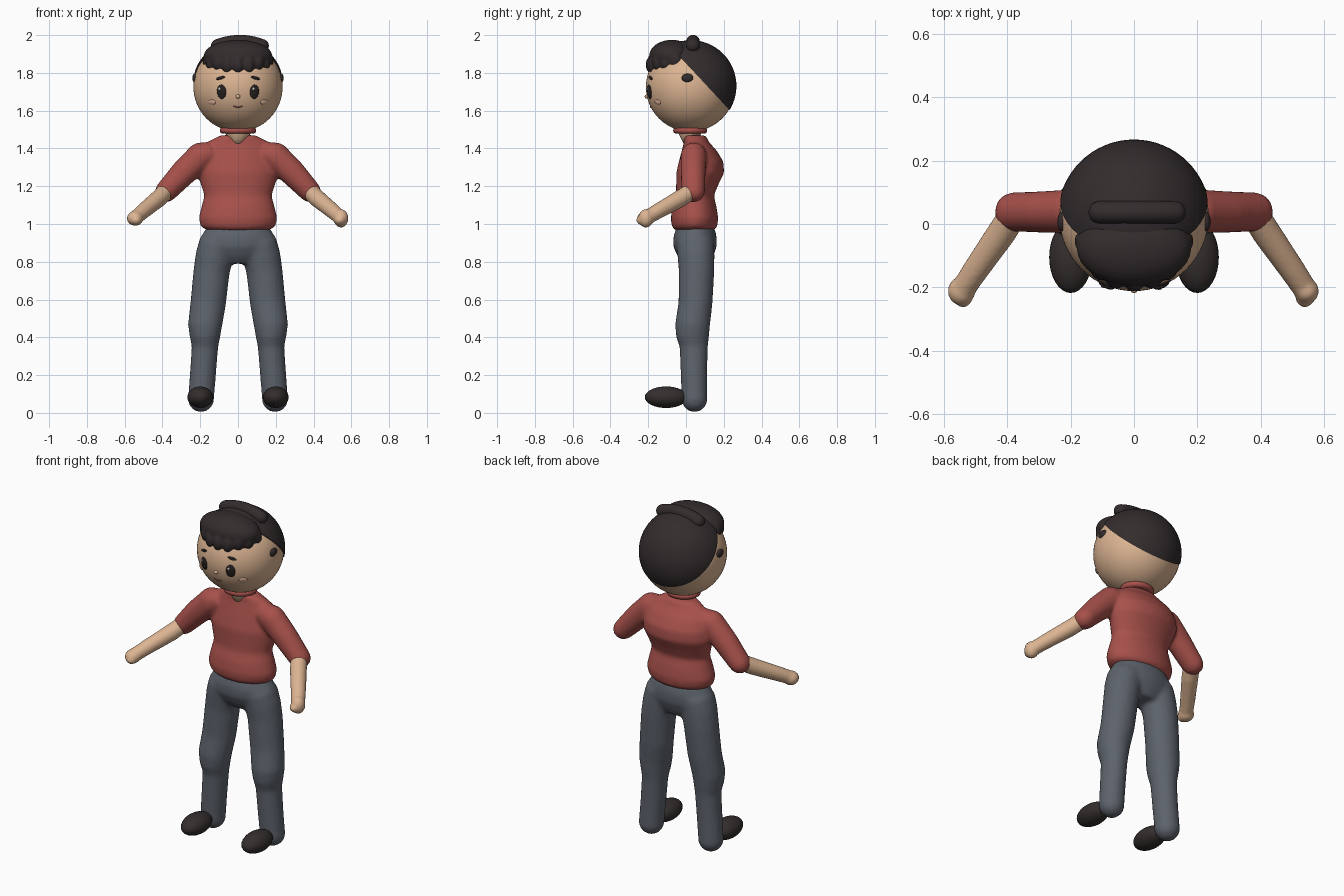
import bpy, bmesh, math
from mathutils import Vector, Matrix

if "Cube" in bpy.data.objects:
    bpy.data.objects.remove(bpy.data.objects["Cube"])


def material(name, rgb):
    m = bpy.data.materials.new(name)
    m.diffuse_color = (*rgb, 1)
    m.use_nodes = True
    m.node_tree.nodes["Principled BSDF"].inputs["Base Color"].default_value = m.diffuse_color
    return m


SKIN = material("skin", (0.72, 0.46, 0.29))
RED = material("red_shirt", (0.39, 0.082, 0.07))
GREY = material("grey_trousers", (0.11, 0.125, 0.15))
HAIR = material("dark_hair", (0.033, 0.025, 0.026))
SHOE = material("dark_shoe", (0.035, 0.027, 0.027))
BLACK = material("eye_black", (0.02, 0.015, 0.014))
WHITE = material("eye_glint", (0.8, 0.8, 0.8))
LIP = material("lip", (0.35, 0.12, 0.09))
BLUSH = material("blush", (0.78, 0.47, 0.33))


def ball(bm, pos, radii, rot=None, seg=24):
    m = Matrix.Translation(pos)
    if rot:
        m = m @ rot.to_matrix().to_4x4()
    m = m @ Matrix.Diagonal((*radii, 1))
    bmesh.ops.create_uvsphere(bm, u_segments=seg, v_segments=seg // 2, radius=1, matrix=m)


def tube(bm, rings, flat=False, n=28):
    """Capped loft through rings of (x, y, z, radius_u, radius_v)."""
    pts = [Vector(r[:3]) for r in rings]
    loops = []
    for i, r in enumerate(rings):
        t = pts[min(i + 1, len(pts) - 1)] - pts[max(i - 1, 0)]
        t = Vector((0, 0, 1)) if flat else t.normalized()
        u = Vector((0, 1, 0)).cross(t).normalized()
        v = t.cross(u)
        loops.append([bm.verts.new(pts[i] + u * r[3] * math.cos(a) + v * r[4] * math.sin(a))
                      for a in (2 * math.pi * k / n for k in range(n))])
    for a, b in zip(loops, loops[1:]):
        for k in range(n):
            bm.faces.new((a[k], a[(k + 1) % n], b[(k + 1) % n], b[k]))
    bm.faces.new(loops[0][::-1])
    bm.faces.new(loops[-1])


def finish(bm, name, mat, voxel=0, smooth=0):
    """Make the object; voxel blends overlapping pieces into one skin."""
    bmesh.ops.recalc_face_normals(bm, faces=bm.faces)
    for f in bm.faces:
        f.smooth = True
    me = bpy.data.meshes.new(name)
    bm.to_mesh(me)
    bm.free()
    me.materials.append(mat)
    ob = bpy.data.objects.new(name, me)
    bpy.context.collection.objects.link(ob)
    if voxel:
        r = ob.modifiers.new("blend", 'REMESH')
        r.mode = 'VOXEL'
        r.voxel_size = voxel
        r.use_smooth_shade = True
        s = ob.modifiers.new("soften", 'SMOOTH')
        s.factor = 0.5
        s.iterations = smooth
    return ob


def blob(name, mat, pos, radii, rot=None, seg=24):
    bm = bmesh.new()
    ball(bm, pos, radii, rot, seg)
    return finish(bm, name, mat)


# Shirt: torso profile (z, centre y, half width, half depth) with both sleeves
bm = bmesh.new()
torso = [(.968, .045, .165, .105), (.985, .045, .197, .12), (1.03, .045, .209, .126),
         (1.09, .045, .194, .117), (1.15, .047, .178, .1), (1.21, .06, .197, .112),
         (1.27, .075, .214, .127), (1.33, .08, .207, .118), (1.39, .07, .19, .092),
         (1.435, .055, .16, .065), (1.47, .045, .095, .06)]
tube(bm, [(0, y, z, w, d) for z, y, w, d in torso], flat=True, n=40)
for s in (-1, 1):
    tube(bm, [(s * .14, .045, 1.38, .06, .06), (s * .2, .04, 1.357, .075, .07),
              (s * .29, .038, 1.27, .07, .066), (s * .385, .038, 1.168, .058, .062)])
    ball(bm, (s * .2, .04, 1.357), (.075, .07, .075))
    ball(bm, (s * .383, .038, 1.17), (.058, .062, .056))
finish(bm, "shirt", RED, .011, 8)

# Collar ring
bm = bmesh.new()
tube(bm, [(0, .022, 1.478, .078, .074), (0, .022, 1.482, .092, .086),
          (0, .022, 1.495, .097, .091), (0, .022, 1.508, .092, .086),
          (0, .022, 1.512, .078, .074)], flat=True, n=40)
finish(bm, "collar", RED)

# Trousers: pelvis and two legs
bm = bmesh.new()
tube(bm, [(0, .05, .985, .165, .1), (0, .048, .93, .198, .115), (0, .048, .88, .2, .115),
          (0, .05, .83, .17, .095), (0, .055, .79, .1, .07)], flat=True, n=40)
for s in (-1, 1):
    tube(bm, [(s * x, y, z, r, d) for x, y, z, r, d in (
        (.105, .05, .9, .1, .1), (.125, .053, .83, .1, .098), (.14, .056, .75, .096, .094),
        (.158, .05, .58, .094, .09), (.175, .034, .46, .09, .092),
        (.175, .035, .41, .082, .088), (.175, .041, .35, .07, .075),
        (.186, .042, .2, .069, .07), (.196, .045, .075, .069, .068))])
    ball(bm, (s * .196, .045, .074), (.07, .069, .07))
finish(bm, "trousers", GREY, .012, 6)

for s, side in ((-1, "left"), (1, "right")):
    # Shoe
    blob(side + "_shoe", SHOE, (s * .2, -.105, .083), (.068, .113, .057), seg=32)
    # Forearm and hand
    bm = bmesh.new()
    tube(bm, [(s * .375, .04, 1.18, .045, .045), (s * .42, -.03, 1.135, .046, .046),
              (s * .5, -.145, 1.07, .041, .041), (s * .54, -.205, 1.035, .038, .038)])
    ball(bm, (s * .545, -.212, 1.03), (.044, .046, .04) if s < 0 else (.04, .04, .05))
    ball(bm, (s * .54, -.232, 1.02), (.03, .032, .026))
    finish(bm, side + "_forearm", SKIN, .009, 4)

# Neck and head
bm = bmesh.new()
tube(bm, [(0, .025, 1.42, .035, .035), (0, .022, 1.45, .045, .047),
          (0, .02, 1.48, .068, .06), (0, .02, 1.53, .07, .065)], flat=True)
finish(bm, "neck", SKIN)
HEAD, R = Vector((0, .024, 1.725)), .236
blob("head", SKIN, HEAD, (R, R, R), seg=64)

# Hair cap: back and top of a slightly larger shell, cut on a slant
bm = bmesh.new()
ball(bm, HEAD + Vector((0, .001, .006)), (.241, .242, .242), seg=64)
bmesh.ops.bisect_plane(bm, geom=bm.verts[:] + bm.edges[:] + bm.faces[:],
                       plane_co=(0, .005, 1.845), plane_no=(0, .73, .68), clear_inner=True)
edge = [e for e in bm.edges if e.is_boundary]
bmesh.ops.holes_fill(bm, edges=edge, sides=0)
cap = finish(bm, "hair_cap", HAIR)
for p in cap.data.polygons:
    p.use_smooth = len(p.vertices) < 5

# Fringe: soft mass with a scalloped front edge
bm = bmesh.new()
ball(bm, (0, -.075, 1.89), (.182, .12, .085), seg=32)
for i in range(9):
    a = math.radians(-84 + 21 * i)
    ball(bm, (.155 * math.sin(a), -.04 - .138 * math.cos(a),
              1.843 + .022 * abs(math.sin(a)) - .007 * (i % 2)), (.034, .036, .05))
finish(bm, "fringe", HAIR, .008, 4)

# Hair roll across the crown
bm = bmesh.new()
for i in range(17):
    t = i / 8 - 1
    ball(bm, (.01 + .117 * t, .037, 1.965 - .022 * t * t), (.038, .037, .037))
finish(bm, "hair_roll", HAIR, .008, 4)


def on_face(name, mat, x, z, rx, rz, depth, roll=0, lift=0):
    """Flattened dot lying on the front of the head."""
    dz = z - HEAD.z
    n = Vector((x, -math.sqrt(R * R - x * x - dz * dz), dz)).normalized()
    rot = (-n).to_track_quat('Y', 'Z') @ Matrix.Rotation(roll, 3, 'Y').to_quaternion()
    blob(name, mat, HEAD + n * (R + lift), (rx, depth, rz), rot, 20)


# Face and ears
for s, side in ((-1, "left"), (1, "right")):
    on_face(side + "_eye", BLACK, s * .087, 1.7, .026, .038, .009)
    on_face(side + "_eye_glint", WHITE, s * .087 - .008, 1.716, .006, .008, .003, lift=.008)
    on_face(side + "_brow", BLACK, s * .093, 1.773, .026, .008, .006, roll=s * .25)
    on_face(side + "_cheek", BLUSH, s * .138, 1.645, .024, .014, .006)
    blob(side + "_ear_curl", HAIR, (s * .228, .008, 1.773), (.014, .031, .023))
    on_face(side + "_mouth_corner", LIP, s * .013, 1.62, .015, .004, .004, roll=-s * .3)
on_face("nose", SKIN, 0, 1.675, .012, .011, .012)
